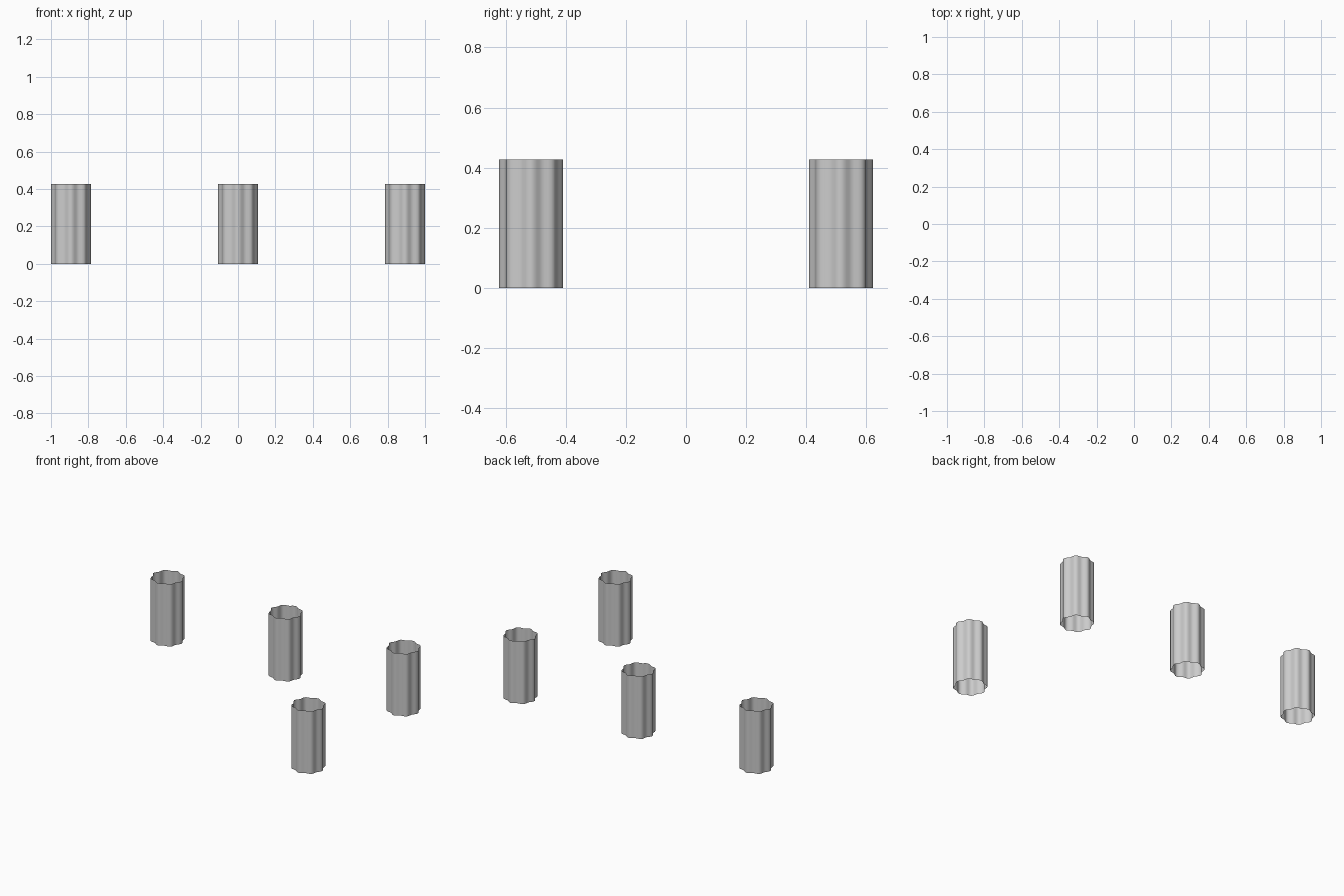
import bpy, bmesh
from math import cos, sin, tau

if "Cube" in bpy.data.objects:
    bpy.data.objects.remove(bpy.data.objects["Cube"])

RADIUS, WAVE, LOBES, HEIGHT = 0.1067, 0.0065, 8, 0.427
STEPS = 64


def fluted_tube(name, x, y):
    """Open, thin-walled tube with eight rounded lobes."""
    bm = bmesh.new()
    rings = []
    for z in (0, HEIGHT):
        ring = []
        for i in range(STEPS):
            a = tau * i / STEPS
            r = RADIUS - WAVE * (1 - cos(LOBES * a))
            ring.append(bm.verts.new((r * cos(a), r * sin(a), z)))
        rings.append(ring)
    low, high = rings
    for i in range(STEPS):
        j = (i + 1) % STEPS
        bm.faces.new((low[i], low[j], high[j], high[i])).smooth = True
    mesh = bpy.data.meshes.new(name)
    bm.to_mesh(mesh)
    bm.free()
    obj = bpy.data.objects.new(name, mesh)
    obj.location = (x, y, 0)
    bpy.context.collection.objects.link(obj)


# Three tubes along the back, one at the front right
X, Y = 1 - RADIUS, 0.515
for name, x, y in (("back_left_tube", -X, Y), ("back_middle_tube", 0, Y),
                   ("back_right_tube", X, Y), ("front_right_tube", X, -Y)):
    fluted_tube(name, x, y)
